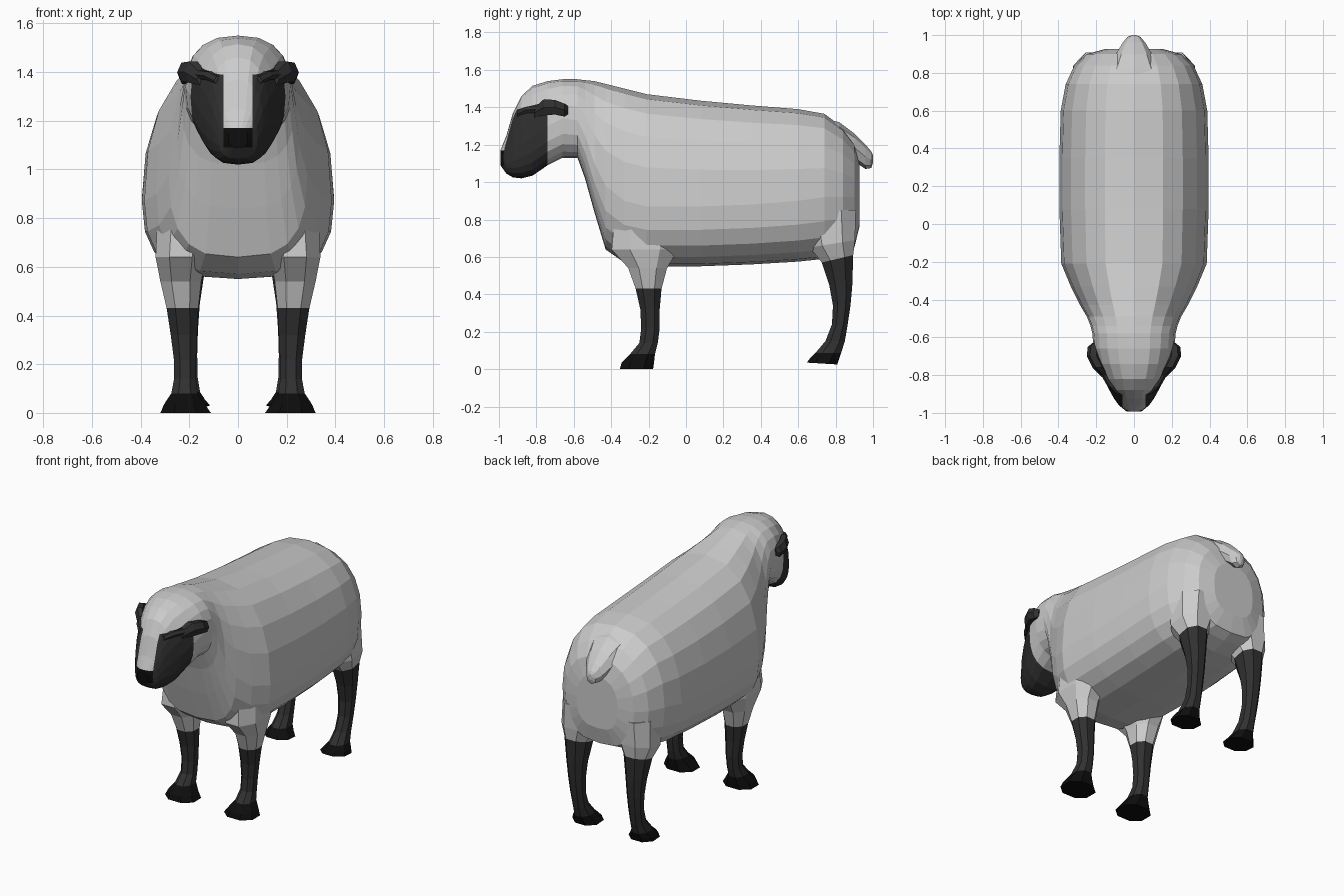
import bpy, bmesh, math
from mathutils import Vector

cube = bpy.data.objects.get("Cube")
if cube:
    bpy.data.objects.remove(cube)


def material(name, value):
    m = bpy.data.materials.new(name)
    m.use_nodes = True
    colour = (value, value, value, 1)
    m.diffuse_color = colour
    m.node_tree.nodes["Principled BSDF"].inputs["Base Color"].default_value = colour
    return m


MATS = [material("wool", 0.6), material("dark face and legs", 0.03), material("black hoof and nose", 0.004)]
WOOL, DARK, BLACK = range(3)


def curve(t, power):
    return math.copysign(abs(t) ** power, t)


def loft(rings):
    """Skin a list of equal rings and close both ends."""
    bm = bmesh.new()
    rows = [[bm.verts.new(p) for p in ring] for ring in rings]
    n = len(rows[0])
    for a, b in zip(rows, rows[1:]):
        for i in range(n):
            j = (i + 1) % n
            bm.faces.new((a[i], a[j], b[j], b[i]))
    bm.faces.new(rows[0])
    bm.faces.new(rows[-1])
    return bm


def finish(name, bm, rule):
    bmesh.ops.recalc_face_normals(bm, faces=bm.faces)
    for f in bm.faces:
        f.material_index = rule(f.calc_center_median())
        f.smooth = False
    me = bpy.data.meshes.new(name)
    bm.to_mesh(me)
    bm.free()
    for m in MATS:
        me.materials.append(m)
    ob = bpy.data.objects.new(name, me)
    bpy.context.collection.objects.link(ob)
    return ob


def body_ring(y, low, mid, top, w, n=20):
    """Upright section, widest at mid, boxier below than above."""
    ring = []
    for i in range(n):
        a = math.tau * i / n
        c, s = math.cos(a), math.sin(a)
        if s >= 0:
            ring.append((w * curve(c, 0.8), y, mid + (top - mid) * s ** 0.9))
        else:
            ring.append((w * curve(c, 0.65), y, mid + (mid - low) * curve(s, 0.8)))
    return ring


def flat_ring(x, rx, y0, y1, z, tilt=0, n=8):
    """Level section spanning y0 to y1, optionally tilted along y."""
    ring = []
    for i in range(n):
        a = math.tau * (i + 0.5) / n
        t = 1.06 * curve(math.sin(a), 0.9)
        ring.append((x + 1.06 * rx * curve(math.cos(a), 0.9),
                     (y0 + y1) / 2 + (y1 - y0) / 2 * t, z + tilt * t))
    return ring


# Body, neck and head: y, low, widest height, top, half width
STATIONS = [
    (-0.992, 1.09, 1.13, 1.17, 0.04), (-0.96, 1.045, 1.13, 1.25, 0.08),
    (-0.925, 1.025, 1.17, 1.37, 0.105), (-0.88, 1.02, 1.2, 1.46, 0.13),
    (-0.82, 1.035, 1.24, 1.515, 0.16), (-0.74, 1.09, 1.3, 1.54, 0.195),
    (-0.66, 1.13, 1.34, 1.55, 0.215), (-0.58, 1.13, 1.33, 1.55, 0.22),
    (-0.54, 1.02, 1.25, 1.545, 0.23), (-0.49, 0.84, 1.1, 1.54, 0.25),
    (-0.43, 0.64, 0.98, 1.525, 0.285), (-0.33, 0.57, 0.9, 1.5, 0.335),
    (-0.21, 0.55, 0.87, 1.47, 0.385), (0.08, 0.55, 0.87, 1.435, 0.395),
    (0.35, 0.56, 0.88, 1.41, 0.395), (0.6, 0.575, 0.9, 1.39, 0.388),
    (0.74, 0.59, 0.92, 1.365, 0.362), (0.84, 0.62, 0.92, 1.29, 0.315),
    (0.9, 0.65, 0.92, 1.21, 0.25), (0.927, 0.76, 0.93, 1.1, 0.15),
]
bm = loft([body_ring(*s) for s in STATIONS])

# Cut the face mask, blaze and nose edges into the head
CUTS = [((0.06, 0, 0), (1, 0, 0)), ((-0.06, 0, 0), (1, 0, 0)),
        ((0, -0.8, 1.415), (0, 0.25, -1)), ((0, 0, 1.17), (0, 0, 1)), ((0, 0, 1.09), (0, 0, 1))]
for co, no in CUTS:
    head = [f for f in bm.faces if f.calc_center_median().y < -0.74]
    geom = head + list({e for f in head for e in f.edges}) + list({v for f in head for v in f.verts})
    bmesh.ops.bisect_plane(bm, geom=geom, dist=0.0005, plane_co=co, plane_no=no)


def head_colour(c):
    if c.y > -0.74:
        return WOOL
    if c.y < -0.92 and abs(c.x) < 0.06 and 1.09 < c.z < 1.17:
        return BLACK
    blaze = abs(c.x) < 0.06 and c.z > 1.17
    return WOOL if blaze or c.z > 1.415 + 0.25 * (c.y + 0.8) else DARK


finish("body_and_head", bm, head_colour)

# Tail: y, z, half width, half height
TAIL = [(0.7, 1.26, 0.17, 0.09), (0.82, 1.235, 0.13, 0.085), (0.9, 1.185, 0.095, 0.075),
        (0.96, 1.135, 0.06, 0.065), (0.99, 1.12, 0.035, 0.045), (1.0, 1.125, 0.012, 0.02)]
finish("tail", loft([[(w * math.cos(k * math.pi / 4), y, z + h * math.sin(k * math.pi / 4))
                      for k in range(8)] for y, z, w, h in TAIL]), lambda c: WOOL)

# Legs: x, half width, front y, back y, height, tilt
FRONT = [(0.215, 0.105, -0.355, -0.175, 0.0), (0.22, 0.085, -0.345, -0.17, 0.035),
         (0.22, 0.055, -0.3, -0.165, 0.08), (0.218, 0.045, -0.25, -0.15, 0.14),
         (0.218, 0.046, -0.24, -0.14, 0.22), (0.222, 0.055, -0.245, -0.14, 0.32),
         (0.228, 0.066, -0.27, -0.13, 0.43), (0.235, 0.085, -0.31, -0.1, 0.54),
         (0.235, 0.105, -0.4, -0.04, 0.64), (0.22, 0.11, -0.38, -0.04, 0.85)]
HIND = [(0.205, 0.09, 0.645, 0.81, 0.03, -0.005), (0.21, 0.075, 0.66, 0.82, 0.055),
        (0.21, 0.055, 0.69, 0.83, 0.085), (0.21, 0.044, 0.745, 0.85, 0.15),
        (0.212, 0.045, 0.78, 0.865, 0.24), (0.214, 0.05, 0.785, 0.88, 0.34),
        (0.216, 0.06, 0.765, 0.89, 0.45), (0.216, 0.08, 0.725, 0.895, 0.59, 0.02),
        (0.21, 0.115, 0.66, 0.905, 0.67, 0.02), (0.2, 0.12, 0.62, 0.91, 0.85)]

# Ears: x, y, z, half thickness across, half height
EAR = [(0.14, -0.81, 1.37, 0.03, 0.03), (0.185, -0.76, 1.40, 0.035, 0.05),
       (0.215, -0.7, 1.40, 0.035, 0.045), (0.215, -0.65, 1.385, 0.03, 0.04),
       (0.205, -0.63, 1.385, 0.015, 0.025)]

for side, s in (("left", 1), ("right", -1)):
    for part, rings, hoof, wool in (("front", FRONT, 0.06, 0.43), ("hind", HIND, 0.075, 0.595)):
        bm = loft([flat_ring(s * r[0], *r[1:]) for r in rings])
        finish(f"{part}_leg_{side}", bm,
               lambda c: BLACK if c.z < hoof else WOOL if c.z > wool else DARK)
    finish(f"ear_{side}", loft([[(s * (x + w * math.cos(k * math.pi / 3)), y,
                                  z + h * math.sin(k * math.pi / 3)) for k in range(6)]
                                for x, y, z, w, h in EAR]), lambda c: DARK)
    # Brow ridge joining the ear to the blaze
    finish(f"brow_{side}", loft([[(s * (x + 0.025 * math.cos(k * math.pi / 3)), y,
                                   z + 0.02 * math.sin(k * math.pi / 3)) for k in range(6)]
                                 for x, y, z in ((0.075, -0.9, 1.365), (0.115, -0.86, 1.385),
                                                 (0.155, -0.79, 1.39))]), lambda c: DARK)
